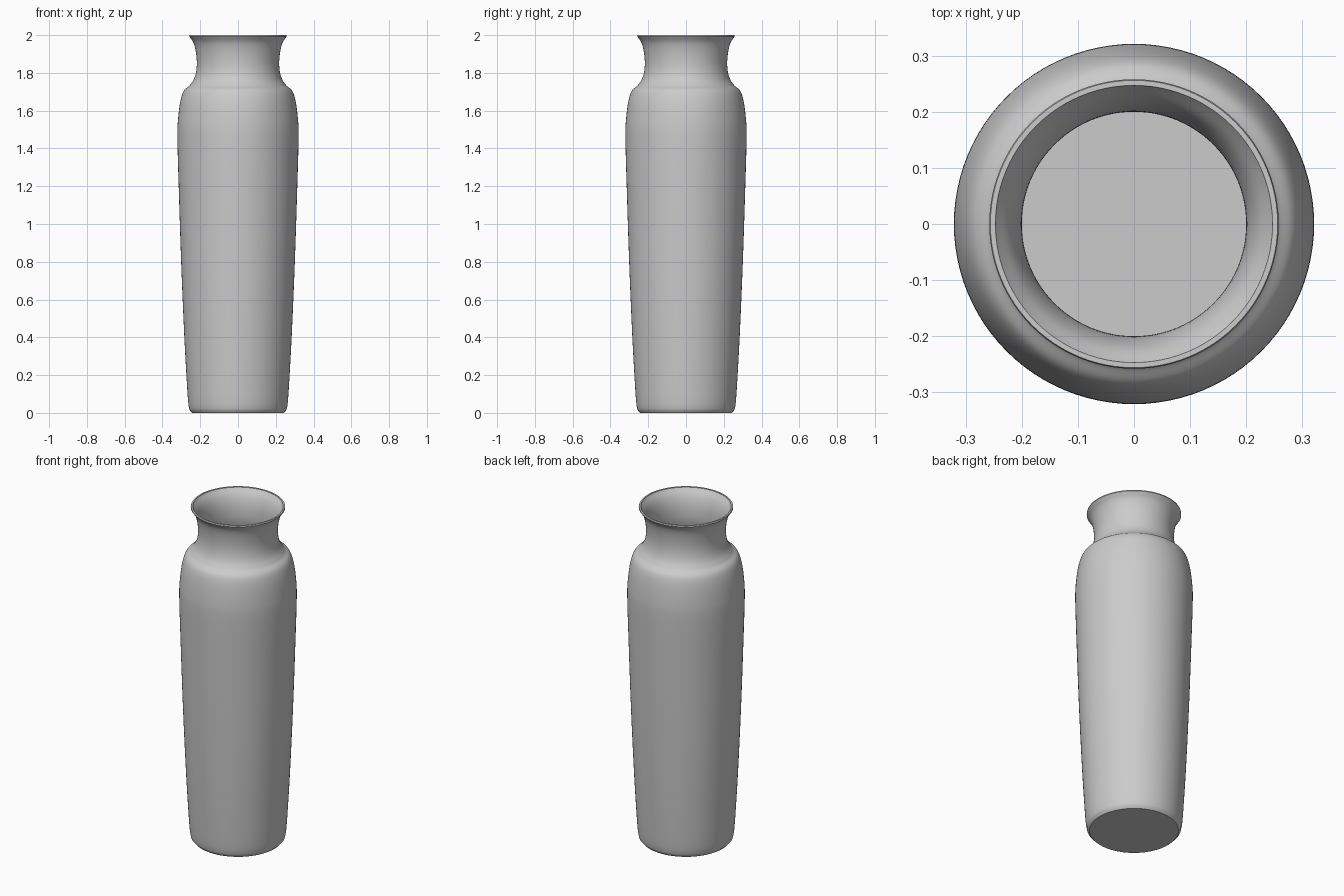
import bpy, bmesh, math
from mathutils import Vector

if "Cube" in bpy.data.objects:
    bpy.data.objects.remove(bpy.data.objects["Cube"])

SEGMENTS = 96


def smooth_run(points, steps=5):
    """Catmull-Rom curve through (radius, z) points."""
    p = [Vector(q) for q in points]
    p = [2 * p[0] - p[1]] + p + [2 * p[-1] - p[-2]]
    out = []
    for a, b, c, d in zip(p, p[1:], p[2:], p[3:]):
        for i in range(steps):
            t = i / steps
            out.append(0.5 * (2 * b + (c - a) * t + (2 * a - 5 * b + 4 * c - d) * t ** 2
                              + (3 * b - a - 3 * c + d) * t ** 3))
    return out + [p[-2]]


def lathe(name, profile):
    bm = bmesh.new()
    verts = [bm.verts.new((r, 0, z)) for r, z in profile]
    edges = [bm.edges.new(pair) for pair in zip(verts, verts[1:])]
    bmesh.ops.spin(bm, geom=verts + edges, cent=(0, 0, 0), axis=(0, 0, 1),
                   angle=math.tau, steps=SEGMENTS)
    bmesh.ops.remove_doubles(bm, verts=bm.verts, dist=1e-5)
    bmesh.ops.recalc_face_normals(bm, faces=bm.faces)
    mesh = bpy.data.meshes.new(name)
    bm.to_mesh(mesh)
    bm.free()
    obj = bpy.data.objects.new(name, mesh)
    bpy.context.collection.objects.link(obj)
    bpy.context.view_layer.objects.active = obj
    obj.select_set(True)
    bpy.ops.object.shade_smooth_by_angle(angle=math.radians(35))
    return obj


# Outer wall: chamfered foot, tapering body and rounded shoulder
foot = [(0, 0), (0.243, 0), (0.257, 0.016)]
body = smooth_run([(0.257, 0.016), (0.264, 0.06), (0.272, 0.18), (0.285, 0.42),
                   (0.301, 0.8), (0.314, 1.2), (0.321, 1.46), (0.317, 1.56),
                   (0.305, 1.65), (0.287, 1.705), (0.257, 1.732)])
# Waisted neck with flared lip
neck = smooth_run([(0.257, 1.732), (0.236, 1.762), (0.223, 1.80), (0.218, 1.85),
                   (0.223, 1.91), (0.236, 1.96), (0.258, 1.993)])
lip = [(0.256, 2.0), (0.247, 2.0)]
# Hollow inside down to a flat floor
inside = smooth_run([(0.247, 1.998), (0.221, 1.96), (0.205, 1.91), (0.2, 1.85),
                     (0.205, 1.80), (0.22, 1.755), (0.262, 1.70), (0.285, 1.65),
                     (0.298, 1.56), (0.302, 1.46), (0.295, 1.2), (0.282, 0.8),
                     (0.266, 0.42), (0.252, 0.16), (0.242, 0.03)])

lathe("vase", foot + body[1:] + neck[1:] + lip + inside + [(0, 0.03)])
